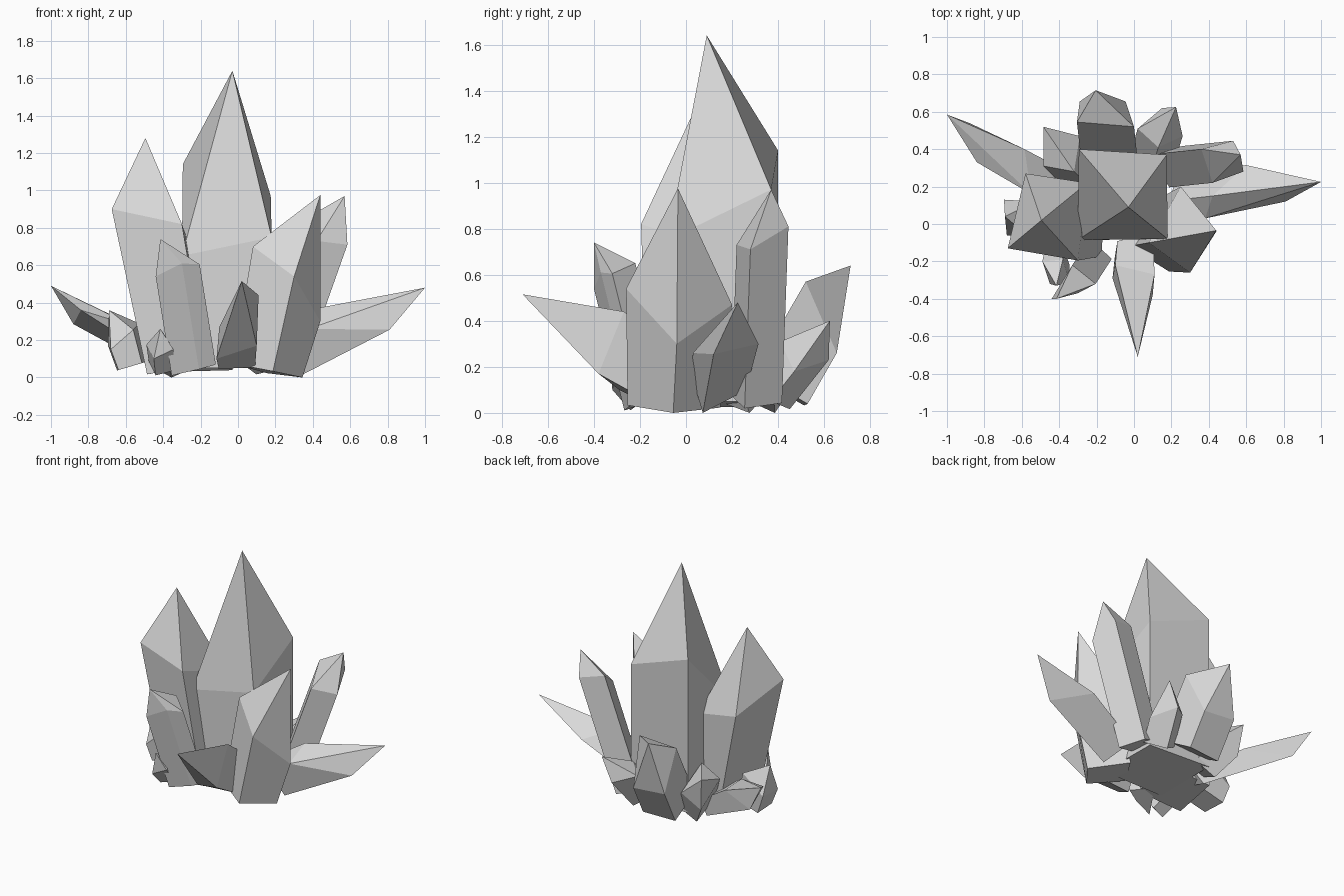
import bpy
import bmesh
from mathutils import Vector

default_cube = bpy.data.objects.get("Cube")
if default_cube:
    bpy.data.objects.remove(default_cube, do_unlink=True)

# One pale grey stone colour for the whole cluster
stone = bpy.data.materials.new("pale_grey_crystal")
stone.use_nodes = True
stone.diffuse_color = (.69, .69, .69, 1)
shader = next(n for n in stone.node_tree.nodes if n.type == "BSDF_PRINCIPLED")
shader.inputs["Base Color"].default_value = stone.diffuse_color


def crystal(name, tip, left, front, right, back, foot, taper=1):
    """Four-sided shaft from a foot point to a slanted shoulder, with a pointed tip."""
    shoulder = [Vector(corner) for corner in (left, front, right, back)]
    foot = Vector(foot)
    centre = sum(shoulder, Vector()) / len(shoulder)
    axis = (centre - foot).normalized()
    # The base is the shoulder squared off across the shaft and kept above ground
    base = []
    for corner in shoulder:
        offset = corner - centre
        point = foot + (offset - axis * offset.dot(axis)) * taper
        point.z = max(point.z, 0)
        base.append(point)

    bm = bmesh.new()
    lower = [bm.verts.new(point) for point in base]
    upper = [bm.verts.new(point) for point in shoulder]
    peak = bm.verts.new(tip)
    bm.faces.new(reversed(lower))
    for i in range(len(lower)):
        j = (i + 1) % len(lower)
        bm.faces.new((lower[i], lower[j], upper[j], upper[i]))
        bm.faces.new((upper[i], upper[j], peak))
    bmesh.ops.recalc_face_normals(bm, faces=bm.faces)
    mesh = bpy.data.meshes.new(name)
    bm.to_mesh(mesh)
    bm.free()
    mesh.materials.append(stone)
    bpy.context.collection.objects.link(bpy.data.objects.new(name, mesh))


# Tall upright crystals
crystal("main_crystal",
        tip=(-.03, .09, 1.64),
        left=(-.295, .4, 1.14),
        front=(-.3, -.085, .65),
        right=(.18, -.08, .75),
        back=(.175, .37, .97),
        foot=(-.06, .15, .05))
crystal("tall_right_crystal",
        tip=(-.495, .02, 1.28),
        left=(-.58, .27, .76),
        front=(-.675, -.13, .9),
        right=(-.3, -.195, .82),
        back=(-.25, .22, .68),
        foot=(-.31, .04, .05),
        taper=.9)

# Medium leaning crystals
crystal("front_right_crystal",
        tip=(-.415, -.4, .74),
        left=(-.44, -.4, .54),
        front=(-.3, -.37, .61),
        right=(-.205, -.32, .605),
        back=(-.33, -.22, .65),
        foot=(-.23, -.19, .05))
crystal("front_left_crystal",
        tip=(.44, -.035, .975),
        left=(.08, -.1, .7),
        front=(.3, -.26, .54),
        right=(.44, -.04, .3),
        back=(.25, .2, .47),
        foot=(.165, -.07, .03),
        taper=.87)
crystal("back_left_crystal",
        tip=(.57, .37, .97),
        left=(.36, .4, .85),
        front=(.42, .22, .73),
        right=(.585, .28, .71),
        back=(.53, .445, .81),
        foot=(.22, .31, .06))
crystal("back_crystal",
        tip=(-.205, .715, .64),
        left=(-.305, .545, .57),
        front=(0, .52, .57),
        right=(-.045, .655, .26),
        back=(-.29, .655, .28),
        foot=(-.14, .41, .1))

# Long spikes pointing outwards
crystal("front_spike",
        tip=(.02, -.71, .515),
        left=(-.1, -.22, .27),
        front=(-.115, -.29, .1),
        right=(.1, -.38, .17),
        back=(.11, -.27, .44),
        foot=(0, -.12, .14),
        taper=.9)
crystal("left_spike",
        tip=(1, .225, .48),
        left=(.38, .03, .26),
        front=(.81, .12, .255),
        right=(.6, .315, .3),
        back=(.42, .15, .37),
        foot=(.24, .12, .12),
        taper=.9)
crystal("right_spike",
        tip=(-1, .585, .49),
        left=(-.88, .54, .285),
        front=(-.84, .33, .36),
        right=(-.55, .16, .27),
        back=(-.585, .4, .29),
        foot=(-.34, .18, .06),
        taper=.85)

# Small crystals round the foot
crystal("small_back_left_crystal",
        tip=(.225, .625, .4),
        left=(.02, .51, .27),
        front=(.13, .41, .31),
        right=(.26, .47, .18),
        back=(.15, .62, .23),
        foot=(.1, .37, .08))
crystal("small_back_right_crystal",
        tip=(-.485, .52, .38),
        left=(-.485, .31, .31),
        front=(-.32, .28, .37),
        right=(-.29, .47, .22),
        back=(-.46, .49, .15),
        foot=(-.28, .28, .08))
crystal("small_right_crystal",
        tip=(-.69, .04, .36),
        left=(-.695, .13, .17),
        front=(-.68, -.06, .15),
        right=(-.56, -.07, .255),
        back=(-.53, .12, .29),
        foot=(-.57, .03, .06),
        taper=.9)
crystal("tiny_front_crystal",
        tip=(-.415, -.33, .26),
        left=(-.49, -.2, .175),
        front=(-.45, -.32, .1),
        right=(-.345, -.31, .15),
        back=(-.38, -.19, .21),
        foot=(-.41, -.18, .06),
        taper=.9)
